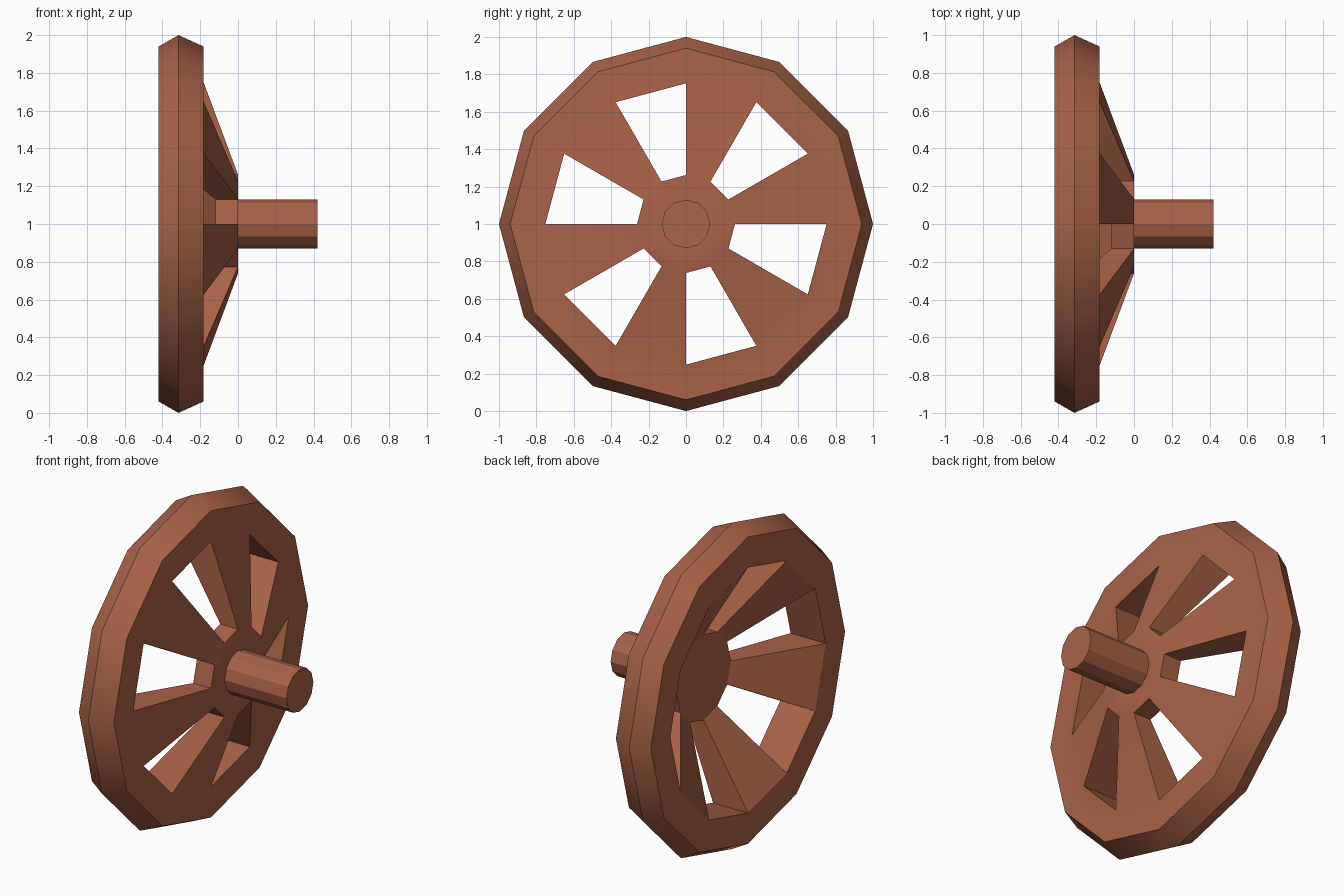
import bpy, bmesh, math

if "Cube" in bpy.data.objects:
    bpy.data.objects.remove(bpy.data.objects["Cube"])

SIDES = 12
CENTRE_Z = 1.0

clay = bpy.data.materials.new("terracotta")
clay.diffuse_color = (0.40, 0.122, 0.065, 1)
clay.use_nodes = True
clay.node_tree.nodes["Principled BSDF"].inputs["Base Color"].default_value = clay.diffuse_color

# Half section (x along the axle, radius), from axle tip round to the hub back
profile = [
    (0.42, 0.13), (0.0, 0.13),        # axle
    (0.0, 0.262), (-0.183, 0.752),    # spoke front
    (-0.183, 0.94), (-0.315, 1.0),    # rim
    (-0.42, 0.94), (-0.42, 0.752),
    (-0.12, 0.262),                   # spoke back
]
FRONT_IN, FRONT_OUT, BACK_OUT, BACK_IN = 2, 3, 7, 8

bm = bmesh.new()
rings = []
for x, r in profile:
    ring = []
    for i in range(SIDES):
        a = 2 * math.pi * i / SIDES
        ring.append(bm.verts.new((x, r * math.cos(a), CENTRE_Z + r * math.sin(a))))
    rings.append(ring)


def band(p, q, i):
    j = (i + 1) % SIDES
    bm.faces.new((rings[p][i], rings[p][j], rings[q][j], rings[q][i]))


for i in range(SIDES):
    window = i % 2 == 1
    # lathe surface, leaving out every second spoke panel
    for p in range(len(profile) - 1):
        if window and p in (FRONT_IN, BACK_OUT):
            continue
        band(p, p + 1, i)
    # walls of the window: hub side and rim side
    if window:
        band(FRONT_IN, BACK_IN, i)
        band(FRONT_OUT, BACK_OUT, i)
    # radial spoke wall
    bm.faces.new([rings[p][i] for p in (FRONT_IN, FRONT_OUT, BACK_OUT, BACK_IN)])

# axle tip and hub back
bm.faces.new(rings[0])
bm.faces.new(rings[-1])
bmesh.ops.recalc_face_normals(bm, faces=bm.faces[:])

mesh = bpy.data.meshes.new("spoked_wheel")
bm.to_mesh(mesh)
bm.free()
mesh.materials.append(clay)
wheel = bpy.data.objects.new("spoked_wheel", mesh)
bpy.context.collection.objects.link(wheel)

# soft rim, crisp window and hub edges
bpy.context.view_layer.objects.active = wheel
wheel.select_set(True)
bpy.ops.object.shade_smooth_by_angle(angle=math.radians(29.9))
